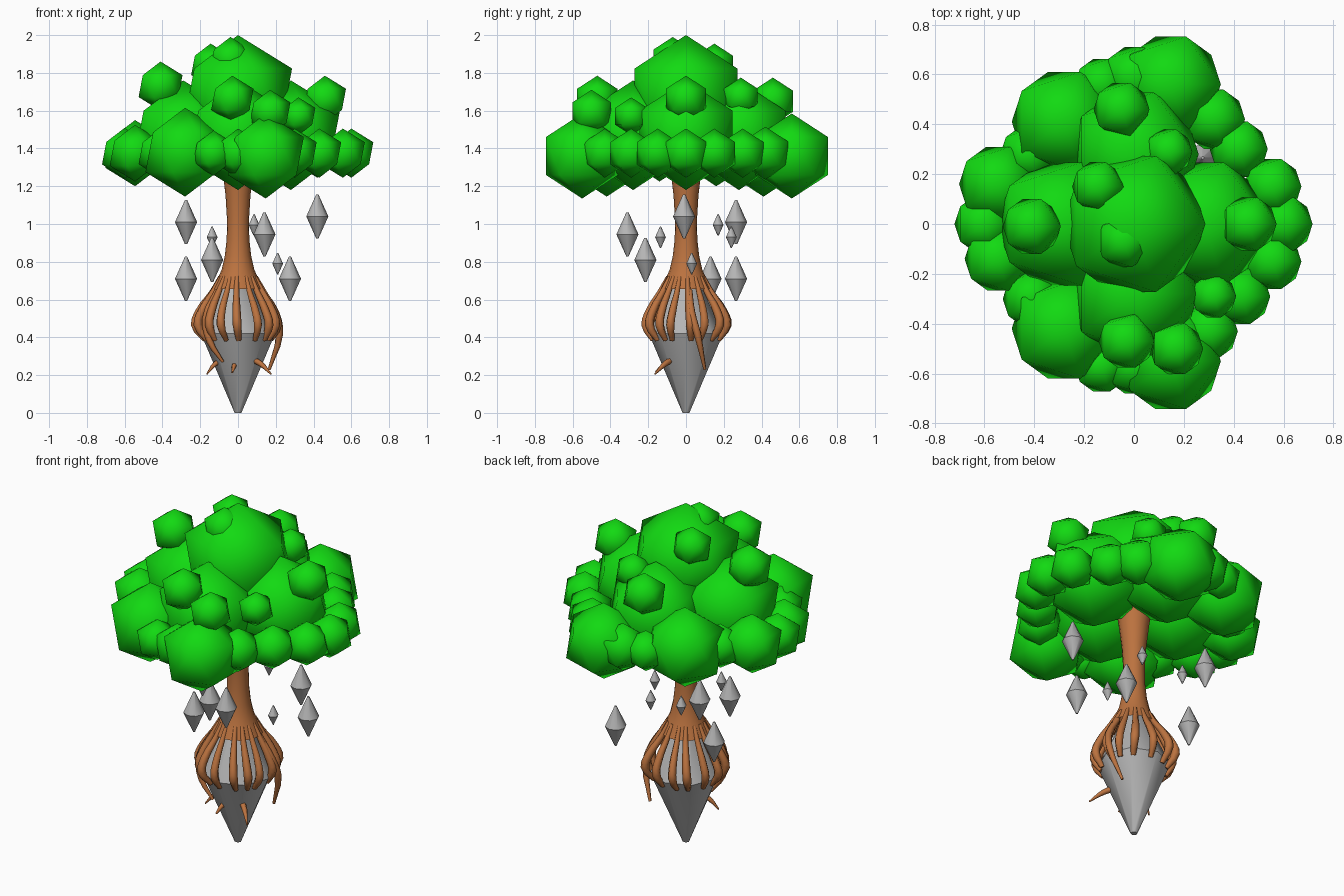
import bpy, bmesh, math, random
from mathutils import Vector, Matrix

if "Cube" in bpy.data.objects:
    bpy.data.objects.remove(bpy.data.objects["Cube"])

random.seed(4)


def material(name, rgb):
    m = bpy.data.materials.new(name)
    m.diffuse_color = (*rgb, 1)
    m.use_nodes = True
    m.node_tree.nodes["Principled BSDF"].inputs["Base Color"].default_value = m.diffuse_color
    return m


LEAF = material("leaf green", (0.006, 0.70, 0.006))
BARK = material("bark brown", (0.50, 0.17, 0.05))
STONE = material("crystal grey", (0.46, 0.46, 0.46))


def finish(name, bm, mat, angle=180):
    bmesh.ops.recalc_face_normals(bm, faces=bm.faces)
    me = bpy.data.meshes.new(name)
    bm.to_mesh(me)
    bm.free()
    me.materials.append(mat)
    me.shade_smooth()
    if angle < 180:
        me.set_sharp_from_angle(angle=math.radians(angle))
    ob = bpy.data.objects.new(name, me)
    bpy.context.collection.objects.link(ob)
    return ob


def lathe(bm, profile, sides, centre=(0, 0, 0), cap=True):
    """Stack rings of (radius, z) around a vertical axis."""
    rings = []
    for r, z in profile:
        rings.append([bm.verts.new((centre[0] + r * math.cos(math.tau * i / sides),
                                    centre[1] + r * math.sin(math.tau * i / sides),
                                    centre[2] + z)) for i in range(sides)])
    for a, b in zip(rings, rings[1:]):
        for i in range(sides):
            j = (i + 1) % sides
            bm.faces.new((a[i], a[j], b[j], b[i]))
    if cap:
        bm.faces.new(rings[0])
        bm.faces.new(rings[-1])


# Leaf clumps: x, y, z, radius
big = [(0, 0, 1.68, .32), (-.29, 0, 1.47, .29), (.28, 0, 1.47, .29),
       (0, .28, 1.47, .29), (0, -.28, 1.47, .29),
       (.147, .56, 1.36, .225), (.147, -.55, 1.36, .225),
       (-.28, .41, 1.38, .235), (-.28, -.42, 1.38, .235)]
raised = [(-.04, -.07, 1.87, .12), (-.145, .15, 1.84, .115), (-.41, -.01, 1.73, .13),
          (-.05, .46, 1.65, .125), (-.03, -.47, 1.66, .125), (.17, -.5, 1.59, .12),
          (.14, .29, 1.67, .105), (.46, 0, 1.66, .125), (.32, -.29, 1.57, .10)]
rim = [(-.545, .16, .175), (-.60, 0, .134), (-.545, -.14, .15), (-.42, .28, .13),
       (-.41, -.30, .13), (.60, 0, .13), (.555, .15, .13), (.555, -.15, .13),
       (.42, .30, .13), (.43, -.29, .13), (.32, .42, .14), (.30, -.43, .13),
       (-.13, .56, .12), (0, .59, .14), (-.13, -.57, .12), (0, -.57, .13)]
bm = bmesh.new()
for x, y, z, r in big + raised + [(x, y, 1.375, r) for x, y, r in rim]:
    bmesh.ops.create_icosphere(bm, subdivisions=1, radius=r,
                               matrix=Matrix.Translation((x, y, z)))
finish("leaf_canopy", bm, LEAF)

# Trunk flaring over the crystal
bm = bmesh.new()
lathe(bm, [(.135, .655), (.112, .70), (.086, .76), (.07, .83), (.06, .92),
           (.058, 1.02), (.066, 1.15), (.08, 1.27), (.10, 1.42)], 16, cap=False)
finish("trunk", bm, BARK)


# Roots: tapered tubes gripping the crystal
def root(name, points, radii):
    cu = bpy.data.curves.new(name, 'CURVE')
    cu.dimensions = '3D'
    cu.bevel_depth = 1
    cu.bevel_resolution = 1
    cu.resolution_u = 3
    cu.use_fill_caps = True
    sp = cu.splines.new('BEZIER')
    sp.bezier_points.add(len(points) - 1)
    for bp, p, r in zip(sp.bezier_points, points, radii):
        bp.co = p
        bp.radius = r
        bp.handle_left_type = bp.handle_right_type = 'AUTO'
    cu.materials.append(BARK)
    ob = bpy.data.objects.new(name, cu)
    bpy.context.collection.objects.link(ob)


COUNT = 15
for i in range(COUNT):
    a = math.tau * (i + 0.25) / COUNT + random.uniform(-.06, .06)
    bulge = random.uniform(.94, 1.04)
    path = [(.095, .72, 0), (.138, .64, 0), (.20 * bulge, .54, .02),
            (.222 * bulge, .465, .04), (.175, .385, .08)]
    sway = random.choice((-1, 1))
    pts = [(r * math.cos(a + sway * t), r * math.sin(a + sway * t), z) for r, z, t in path]
    root(f"root_{i + 1}", pts, (.012, .016, .022, .024, .014))

# Longer root tendrils and root tips poking out of the crystal
root("long_root_right", [(.13, .02, .65), (.20, .03, .53), (.22, .06, .42), (.165, .10, .23)],
     (.014, .02, .02, .008))
root("long_root_left", [(-.11, -.08, .65), (-.17, -.12, .5), (-.15, -.13, .38), (-.08, -.12, .27)],
     (.014, .02, .018, .008))
root("root_tip_right", [(.06, -.06, .29), (.12, -.11, .26), (.175, -.165, .205)], (.018, .015, .004))
root("root_tip_left", [(-.06, -.02, .29), (-.12, -.05, .26), (-.165, -.07, .205)], (.018, .013, .004))
root("root_tip_front", [(-.01, -.07, .27), (-.02, -.12, .25), (-.03, -.16, .215)], (.018, .013, .006))

# Main crystal the tree stands on
bm = bmesh.new()
lathe(bm, [(.018, 0), (.197, .42), (.018, .80)], 8)
finish("main_crystal", bm, STONE, 45)

# Floating crystals: x, y, z, half height
shards = [(-.275, .265, 1.01, .117), (.42, -.01, 1.04, .117), (.14, -.31, .945, .117),
          (-.137, -.215, .81, .117), (.275, .265, .71, .117), (-.275, .13, .71, .117),
          (-.137, .24, .93, .057), (-.137, -.135, .93, .057),
          (.085, .17, .995, .057), (.21, .03, .79, .057)]
for i, (x, y, z, h) in enumerate(shards):
    bm = bmesh.new()
    lathe(bm, [(.05 * h, -h), (.5 * h, 0), (.05 * h, h)], 8, (x, y, z))
    finish(f"floating_crystal_{i + 1}", bm, STONE, 45)
